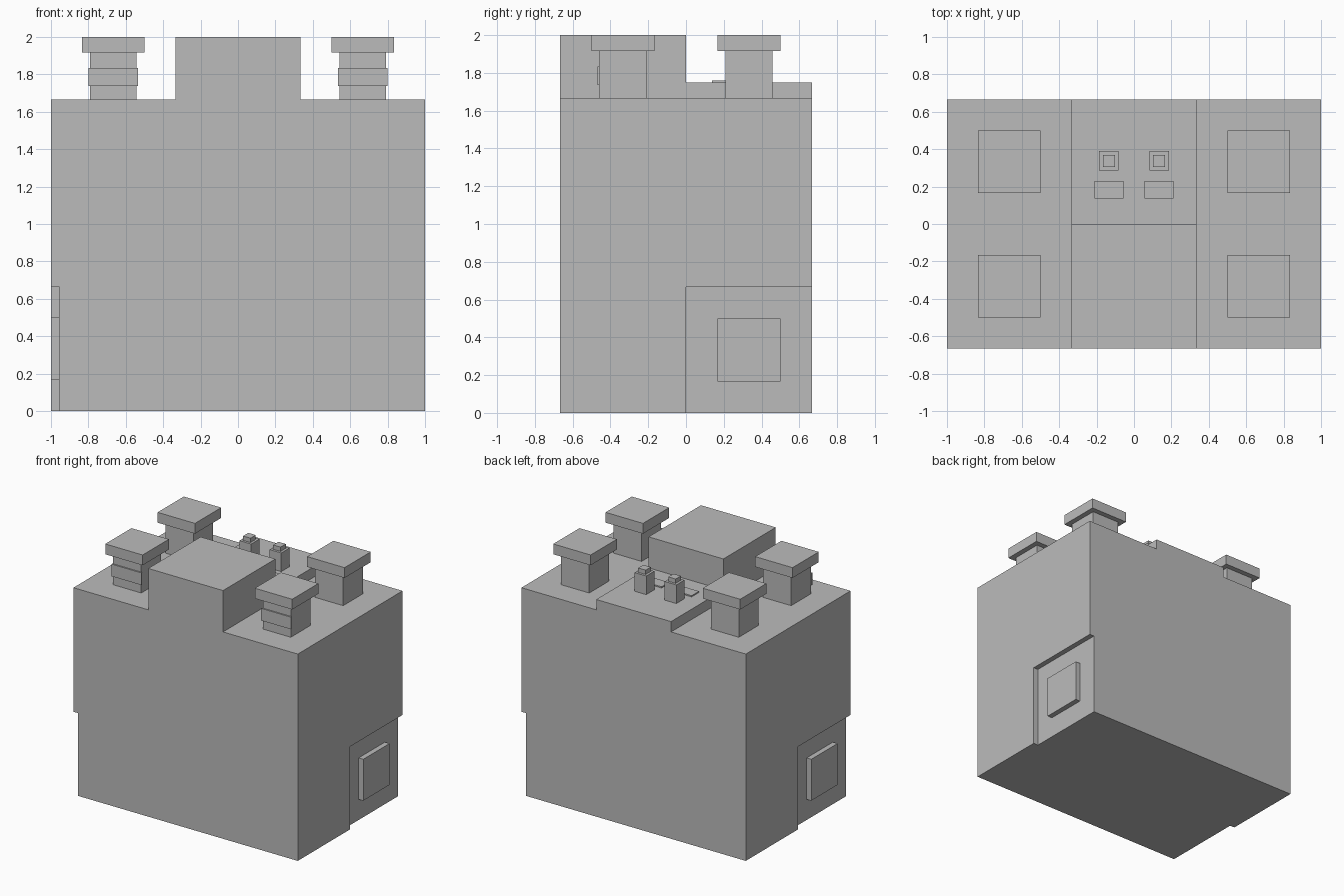
import bpy, bmesh

if "Cube" in bpy.data.objects:
    bpy.data.objects.remove(bpy.data.objects["Cube"])

grey = bpy.data.materials.new("plain grey")
grey.diffuse_color = (0.5, 0.5, 0.5, 1)
grey.use_nodes = True
grey.node_tree.nodes["Principled BSDF"].inputs["Base Color"].default_value = grey.diffuse_color


def prism(name, outline, z0, z1):
    """Extrude a counter-clockwise footprint from z0 to z1."""
    bm = bmesh.new()
    low = [bm.verts.new((x, y, z0)) for x, y in outline]
    high = [bm.verts.new((x, y, z1)) for x, y in outline]
    bm.faces.new(low[::-1])
    bm.faces.new(high)
    n = len(outline)
    for i in range(n):
        j = (i + 1) % n
        bm.faces.new((low[i], low[j], high[j], high[i]))
    mesh = bpy.data.meshes.new(name)
    bm.to_mesh(mesh)
    bm.free()
    mesh.materials.append(grey)
    obj = bpy.data.objects.new(name, mesh)
    bpy.context.collection.objects.link(obj)
    return obj


def box(name, x0, x1, y0, y1, z0, z1):
    return prism(name, [(x0, y0), (x1, y0), (x1, y1), (x0, y1)], z0, z1)


def block(name, cx, cy, hx, hy, z0, z1):
    return box(name, cx - hx, cx + hx, cy - hy, cy + hy, z0, z1)


T = 2 / 3          # body half depth
R = 1 - 1 / 24     # recessed side wall
TOP = 5 / 3        # top of the body

# Body: lower half has a shallow recess in opposite side corners
prism("lower_body", [(-R, -T), (1, -T), (1, 0), (R, 0),
                     (R, T), (-1, T), (-1, 0), (-R, 0)], 0, T)
box("upper_body", -1, 1, -T, T, T, TOP)

# Square pads inside the recesses
box("right_pad", R, 1, 1 / 6, 0.5, 1 / 6, 0.5)
box("left_pad", -1, -R, -0.5, -1 / 6, 1 / 6, 0.5)

# Raised blocks along the middle of the top
box("front_block", -1 / 3, 1 / 3, -T, 0, TOP, 2)
box("rear_step", -1 / 3, 1 / 3, 0, T, TOP, 1.75)

for sx, side in ((-1, "left"), (1, "right")):
    # Corner posts with wide caps
    for sy, end in ((-1, "front"), (1, "back")):
        cx, cy = sx / 3 * 2, sy / 3
        block(f"{end}_{side}_post", cx, cy, 0.125, 0.125, TOP, 1.917)
        block(f"{end}_{side}_cap", cx, cy, 1 / 6, 1 / 6, 1.917, 2)
    # Band across the face of each front post
    box(f"{side}_band", sx * T - 0.133, sx * T + 0.133, -0.469, -0.458, 1.737, 1.835)
    # Small studs and flat plates on the rear step
    block(f"{side}_stud", sx * 0.134, 0.337, 0.052, 0.052, 1.75, 1.9)
    block(f"{side}_stud_tip", sx * 0.134, 0.337, 0.033, 0.033, 1.9, 1.935)
    block(f"{side}_plate", sx * 0.134, 0.184, 0.078, 0.047, 1.75, 1.76)
